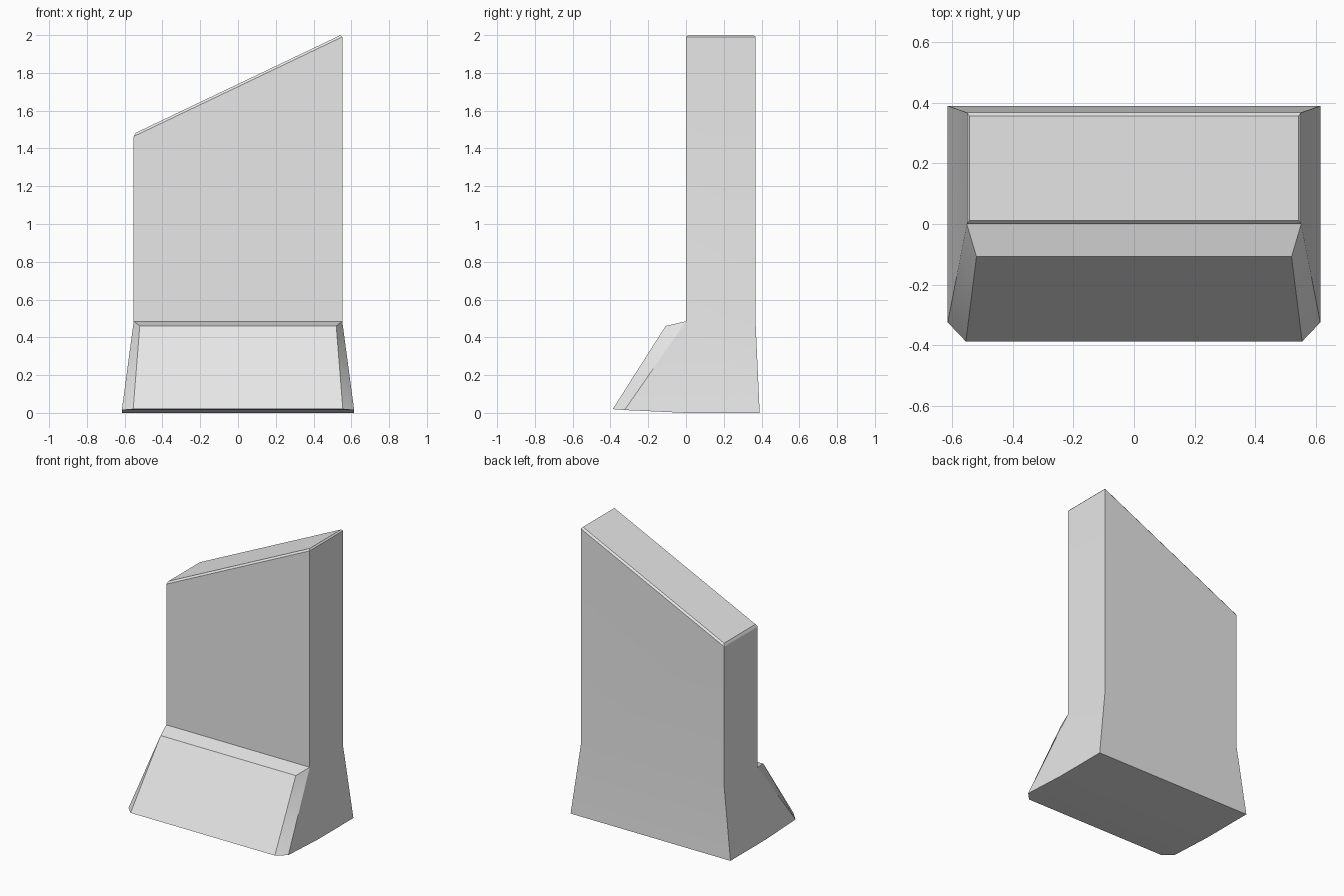
import bpy
import bmesh
from math import radians

if "Cube" in bpy.data.objects:
    bpy.data.objects.remove(bpy.data.objects["Cube"], do_unlink=True)

# Plain grey material
grey = bpy.data.materials.new("light grey")
grey.use_nodes = True
colour = (0.8, 0.8, 0.8, 1)
grey.diffuse_color = colour
grey.node_tree.nodes["Principled BSDF"].inputs["Base Color"].default_value = colour

SLOPE = 0.477  # rise of the slanted top across the width

# Corner points of one half: (x, y, z); top corners follow the slant
corners = {
    "base_back": (0.615, 0.39, 0),
    "base_mid": (0.615, 0, 0),
    "toe_side": (0.615, -0.325, 0.015),
    "toe_front": (0.555, -0.388, 0.02),
    "waist_back": (0.552, 0.368, 0.485),
    "waist_front": (0.552, 0, 0.485),
    "ledge": (0.52, -0.108, 0.46),
    "rim_back": (0.552, 0.368, 1.727),
    "rim_front": (0.552, 0, 1.727),
    "top_back": (0.543, 0.357, 1.741),
    "top_front": (0.543, 0.012, 1.741),
}

# Faces repeated on each side
side_faces = [
    "base_back base_mid waist_front waist_back",
    "base_mid toe_side waist_front",
    "toe_side ledge waist_front",
    "toe_side toe_front ledge",
    "waist_back waist_front rim_front rim_back",
    "rim_back rim_front top_front top_back",
]

# Outline followed across the width, and the toe's underside
outline = ["base_back", "waist_back", "rim_back", "top_back", "top_front",
           "rim_front", "waist_front", "ledge", "toe_front", "toe_side",
           "base_mid", "base_back"]

bm = bmesh.new()
halves = []
for side in (1, -1):
    half = {}
    for name, (x, y, z) in corners.items():
        slanted = name.startswith(("rim", "top"))
        half[name] = bm.verts.new((side * x, y, z + (SLOPE * side * x if slanted else 0)))
    halves.append(half)
    for face in side_faces:
        bm.faces.new([half[n] for n in face.split()])

left, right = halves
for a, b in zip(outline, outline[1:]):
    bm.faces.new((left[a], left[b], right[b], right[a]))

bmesh.ops.recalc_face_normals(bm, faces=bm.faces)
mesh = bpy.data.meshes.new("barrier_block")
bm.to_mesh(mesh)
bm.free()
mesh.materials.append(grey)

block = bpy.data.objects.new("barrier_block", mesh)
bpy.context.collection.objects.link(block)
bpy.ops.object.select_all(action="DESELECT")
block.select_set(True)
bpy.context.view_layer.objects.active = block
bpy.ops.object.shade_smooth_by_angle(angle=radians(20))
